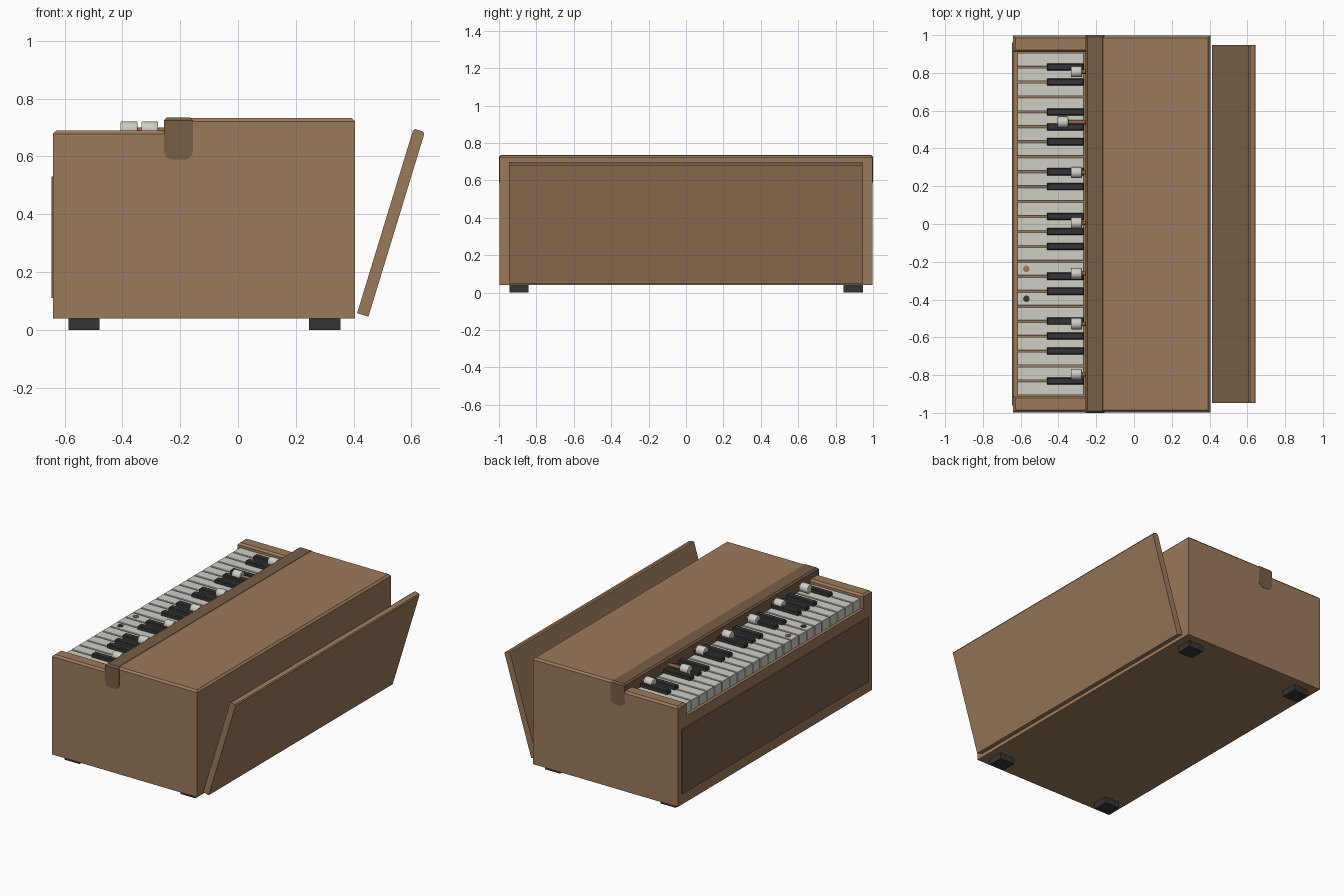
import bpy, bmesh, math
from mathutils import Matrix, Vector

cube = bpy.data.objects.get("Cube")
if cube:
    bpy.data.objects.remove(cube, do_unlink=True)


def material(name, rgb):
    m = bpy.data.materials.new(name)
    m.use_nodes = True
    m.diffuse_color = (*rgb, 1)
    m.node_tree.nodes["Principled BSDF"].inputs["Base Color"].default_value = (*rgb, 1)
    return m


WOOD = material("warm wood", (0.33, 0.195, 0.107))
DARK_WOOD = material("dark wood", (0.19, 0.11, 0.063))
IVORY = material("ivory", (0.62, 0.61, 0.56))
EBONY = material("ebony", (0.035, 0.035, 0.038))
COPPER = material("copper brown", (0.30, 0.13, 0.06))
TAN = material("tan inlay", (0.35, 0.19, 0.08))


def finish(bm, name, mat):
    bmesh.ops.recalc_face_normals(bm, faces=bm.faces)
    mesh = bpy.data.meshes.new(name)
    bm.to_mesh(mesh)
    bm.free()
    mesh.materials.append(mat)
    ob = bpy.data.objects.new(name, mesh)
    bpy.context.collection.objects.link(ob)
    return ob


def soften(bm, test, width, segments=1):
    edges = [e for e in bm.edges if all(test(v.co) for v in e.verts)]
    bmesh.ops.bevel(bm, geom=edges, offset=width, segments=segments,
                    affect='EDGES', profile=0.5)


def box(name, xs, ys, zs, mat, top=0):
    """Box from axis ranges, with optional chamfered top edges."""
    bm = bmesh.new()
    bmesh.ops.create_cube(bm, size=1)
    for v in bm.verts:
        v.co = Vector([r[0] if c < 0 else r[1] for c, r in zip(v.co, (xs, ys, zs))])
    if top:
        soften(bm, lambda c: c.z > zs[1] - 1e-4, top)
    return finish(bm, name, mat)


def cylinder(name, centre, radius, length, mat, axis='X', sides=24, rim=0):
    bm = bmesh.new()
    bmesh.ops.create_cone(bm, cap_ends=True, segments=sides, radius1=radius,
                          radius2=radius, depth=length)
    if rim:
        caps = [e for e in bm.edges if abs(e.verts[0].co.z - e.verts[1].co.z) < 1e-5]
        bmesh.ops.bevel(bm, geom=caps, offset=rim, segments=2, affect='EDGES', profile=0.5)
    if axis == 'X':
        bm.transform(Matrix.Rotation(math.pi / 2, 4, 'Y'))
    bm.transform(Matrix.Translation(centre))
    for f in bm.faces:
        f.smooth = len(f.verts) == 4
    for e in bm.edges:
        e.smooth = e.calc_face_angle(0) < 0.9
    return finish(bm, name, mat)


def prism(name, outline, half, mat):
    """Extrude an x-z outline along y."""
    bm = bmesh.new()
    face = bm.faces.new([bm.verts.new((x, -half, z)) for x, z in outline])
    new = bmesh.ops.extrude_face_region(bm, geom=[face])["geom"]
    bmesh.ops.translate(bm, vec=(0, 2 * half, 0),
                        verts=[g for g in new if isinstance(g, bmesh.types.BMVert)])
    return finish(bm, name, mat)


# Case: lower body, raised rear, cheeks beside the keys
END, KEYS, BED = 0.998, 0.91, 0.6
box("case_body", (-0.64, 0.405), (-END, END), (0.04, BED), WOOD)
box("case_rear", (-0.2, 0.405), (-END, END), (BED, 0.733), WOOD, top=0.012)
for side, name in ((1, "left"), (-1, "right")):
    ys = sorted((side * KEYS, side * END))
    box(name + "_cheek", (-0.64, -0.2), ys, (BED, 0.69), WOOD, top=0.012)
box("key_side_panel", (-0.646, -0.63), (-0.96, 0.96), (0.11, 0.53), DARK_WOOD)

# Fall rail with rounded lower corners
bm = bmesh.new()
bmesh.ops.create_cube(bm, size=1)
bm.transform(Matrix.Translation((-0.206, 0, 0.662)) @ Matrix.Diagonal((0.1, 2, 0.146, 1)))
soften(bm, lambda c: c.z > 0.7, 0.01)
long_low = [e for e in bm.edges if all(v.co.z < 0.6 for v in e.verts)
            and abs(e.verts[0].co.y - e.verts[1].co.y) > 1]
bmesh.ops.bevel(bm, geom=long_low, offset=0.03, segments=4, affect='EDGES', profile=0.5)
finish(bm, "fall_rail", DARK_WOOD)

# Removed panel leaning against the side
foot, lean = Vector((0.412, 0.058)), math.radians(17)
up = Vector((math.sin(lean), math.cos(lean)))
out = Vector((up.y, -up.x))
L, T, C = 0.668, 0.041, 0.007
prism("leaning_panel",
      [foot + out * a + up * b for a, b in
       ((0, 0), (T, 0), (T, L - C), (T - C, L), (C, L), (0, L - C))], 0.947, WOOD)

# Feet
for x in (-0.533, 0.3):
    for y in (-0.893, 0.893):
        box("foot", (x - 0.054, x + 0.054), (y - 0.052, y + 0.052), (0, 0.042), EBONY)

# Keyboard
COUNT = 23
PITCH = 2 * KEYS / COUNT
TOP = 0.665
NO_SHARP = {3, 7, 10, 14, 17, 21}
for i in range(COUNT):
    y = KEYS - PITCH * (i + 0.5)
    h = PITCH / 2 - 0.004
    box("white_key", (-0.62, -0.265), (y - h, y + h), (BED, TOP), IVORY, top=0.002)
    if i and i not in NO_SHARP:
        e = KEYS - PITCH * i
        box("black_key", (-0.46, -0.265), (e - 0.019, e + 0.019), (BED, 0.69), EBONY, top=0.005)

# Inlaid dots on two keys
for i, mat in ((14, TAN), (16, EBONY)):
    y = KEYS - PITCH * (i + 0.5)
    cylinder("key_dot", (-0.57, y, TOP + 0.001), 0.017, 0.006, mat, axis='Z')

# Stop knobs on rods, one pulled out
for k in range(-3, 4):
    y = 0.005 + 0.267 * k
    x = -0.377 if k == 2 else -0.305
    cylinder("stop_knob", (x, y, 0.692), 0.029, 0.058, IVORY, rim=0.004)
    cylinder("stop_rod", ((x - 0.24) / 2, y, 0.69), 0.011, -0.24 - x, COPPER, sides=12)
